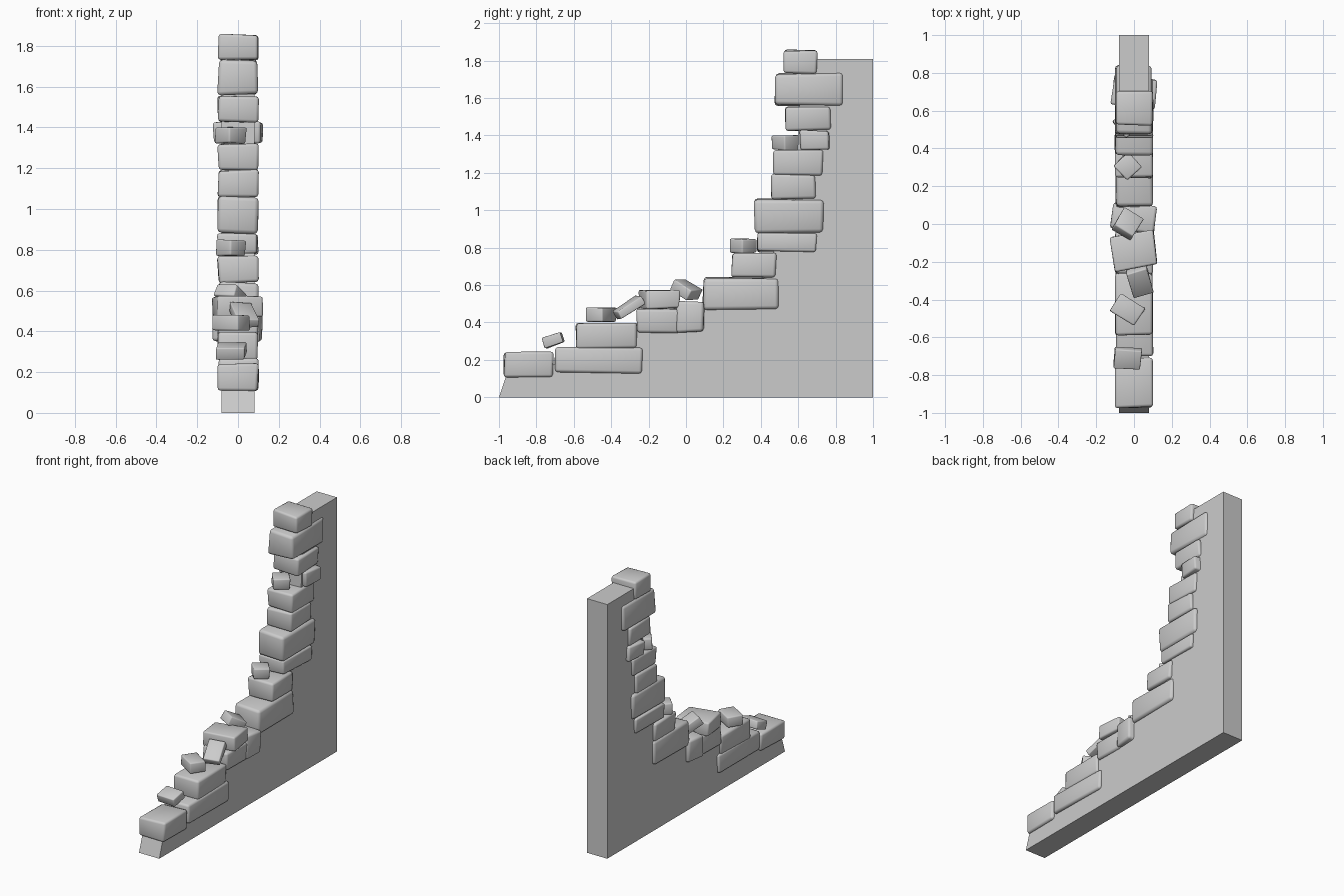
import bpy, bmesh, random
from math import radians
from mathutils import Euler, Vector

if "Cube" in bpy.data.objects:
    bpy.data.objects.remove(bpy.data.objects["Cube"])

random.seed(4)


def finish(bm, name):
    bmesh.ops.recalc_face_normals(bm, faces=bm.faces[:])
    me = bpy.data.meshes.new(name)
    bm.to_mesh(me)
    bm.free()
    ob = bpy.data.objects.new(name, me)
    bpy.context.collection.objects.link(ob)
    return ob


def stone(name, center, size, tilt=0, turn=0, jitter=0.006):
    """Slightly irregular block with softened edges."""
    bm = bmesh.new()
    bmesh.ops.create_cube(bm, size=1)
    rot = Euler((radians(tilt), 0, radians(turn))).to_matrix()
    for v in bm.verts:
        p = Vector([c * s for c, s in zip(v.co, size)])
        p += Vector([random.uniform(-jitter, jitter) for _ in range(3)])
        v.co = rot @ p + Vector(center)
    bmesh.ops.bevel(bm, geom=bm.edges[:], offset=min(size) * 0.11,
                    segments=2, profile=0.5, affect='EDGES')
    for f in bm.faces:
        f.smooth = True
    return finish(bm, name)


# Solid core slab, its front edge hidden behind the stones
profile = [(-1, 0), (1, 0), (1, 1.81), (0.62, 1.81), (0.6, 1.4), (0.58, 1.0),
           (0.5, 0.84), (0.45, 0.74), (0.4, 0.58), (0.1, 0.47), (-0.1, 0.42),
           (-0.28, 0.35), (-0.35, 0.24), (-0.68, 0.18), (-0.96, 0.12)]
bm = bmesh.new()
face = bm.faces.new([bm.verts.new((-0.08, y, z)) for y, z in profile])
ext = bmesh.ops.extrude_face_region(bm, geom=[face])
bmesh.ops.translate(bm, vec=(0.16, 0, 0),
                    verts=[g for g in ext["geom"] if isinstance(g, bmesh.types.BMVert)])
finish(bm, "wall_core")

# Large edging stones: y range, z range, turn
large = [(-0.97, -0.71, 0.11, 0.24, 0), (-0.70, -0.235, 0.13, 0.27, 0),
         (-0.59, -0.26, 0.26, 0.40, 0), (-0.265, -0.03, 0.345, 0.475, 0),
         (-0.035, 0.105, 0.35, 0.51, -8), (-0.235, -0.05, 0.475, 0.57, 9),
         (0.09, 0.49, 0.47, 0.64, 0), (0.245, 0.48, 0.64, 0.77, 0),
         (0.38, 0.695, 0.78, 0.88, 0), (0.365, 0.735, 0.88, 1.06, 0),
         (0.455, 0.69, 1.06, 1.19, 0), (0.47, 0.73, 1.19, 1.32, 0),
         (0.62, 0.775, 1.32, 1.425, -6), (0.53, 0.77, 1.425, 1.555, 0),
         (0.475, 0.845, 1.56, 1.73, 0), (0.525, 0.70, 1.73, 1.855, 0)]
for i, (y0, y1, z0, z1, turn) in enumerate(large):
    width = 0.23 if turn else 0.195
    stone(f"edge_stone_{i + 1}", (0, (y0 + y1) / 2, (z0 + z1) / 2),
          (width, y1 - y0, z1 - z0), 0, turn)

# Small loose stones: centre, size, tilt, turn
small = [((-0.035, -0.71, 0.305), (0.14, 0.105, 0.055), 18, -6),
         ((-0.035, -0.455, 0.44), (0.15, 0.11, 0.075), 0, -32),
         ((0.03, -0.305, 0.48), (0.11, 0.155, 0.05), 32, 15),
         ((-0.035, 0.0, 0.575), (0.115, 0.125, 0.06), -28, -32),
         ((-0.035, 0.305, 0.81), (0.105, 0.105, 0.075), 0, 42),
         ((-0.035, 0.535, 1.36), (0.11, 0.11, 0.075), 0, 40)]
for i, (center, size, tilt, turn) in enumerate(small):
    stone(f"loose_stone_{i + 1}", center, size, tilt, turn, 0.004)
